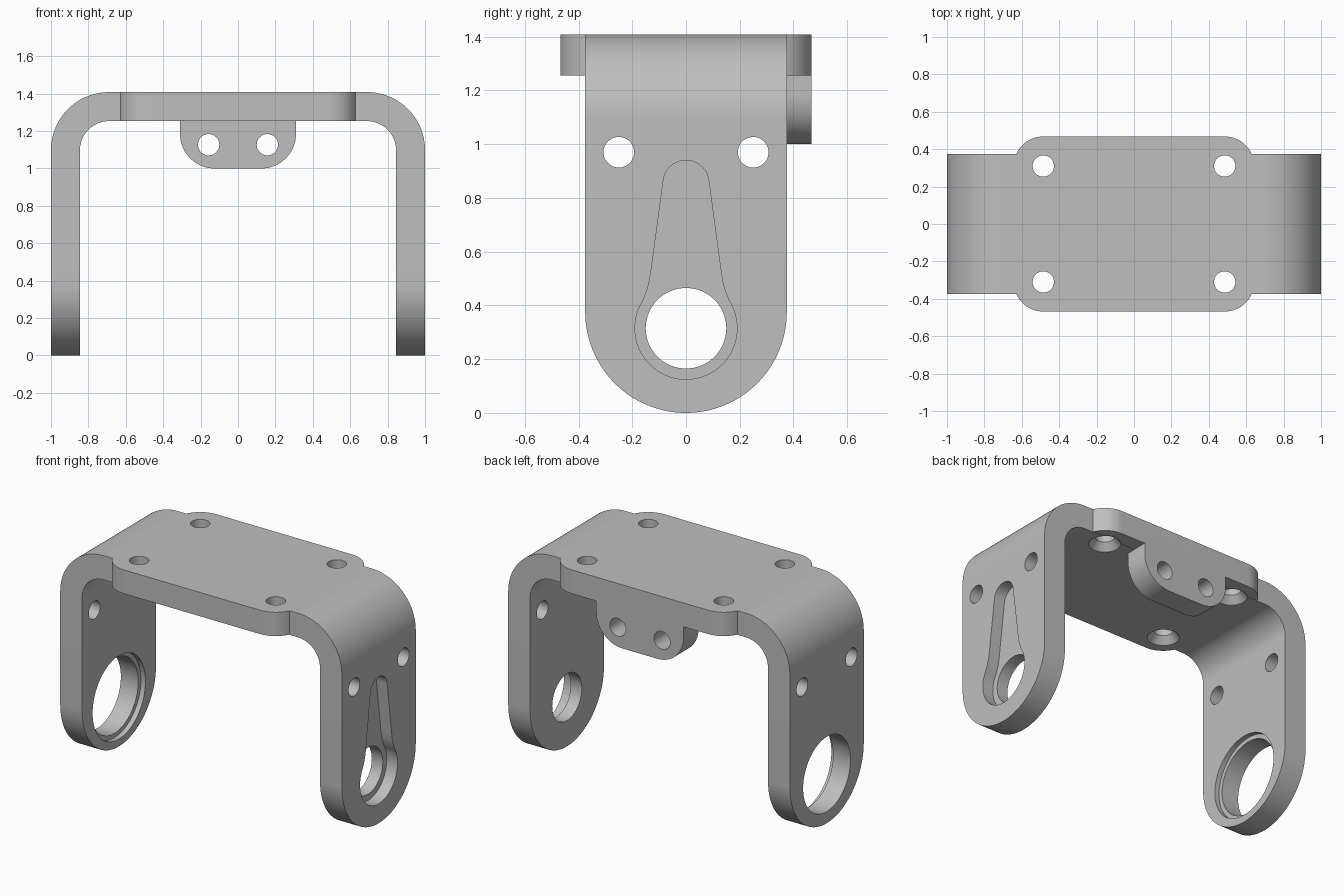
import bpy, bmesh
from math import cos, sin, radians
from mathutils import Vector

if "Cube" in bpy.data.objects:
    bpy.data.objects.remove(bpy.data.objects["Cube"])

metal = bpy.data.materials.new("grey metal")
metal.use_nodes = True
grey = (0.52, 0.52, 0.52, 1)
metal.diffuse_color = grey
metal.node_tree.nodes["Principled BSDF"].inputs["Base Color"].default_value = grey

HALF_W, TOP, T = 0.375, 1.408, 0.153      # half depth, height, sheet thickness
PIVOT = 0.315                             # height of the pivot holes
BOSS = (0.485, 0.31)                      # plate screw position


def arc(cx, cy, r, a0, a1, n=24):
    """Points along an arc, angles in degrees."""
    steps = [radians(a0 + (a1 - a0) * i / n) for i in range(n + 1)]
    return [(cx + r * cos(a), cy + r * sin(a)) for a in steps]


def place(axis, u, v, w):
    """Put plane point (u, v) at position w along the axis."""
    return {"x": Vector((w, u, v)), "y": Vector((u, w, v)), "z": Vector((u, v, w))}[axis]


def loft(name, axis, rings):
    """Solid through matching outlines, given as (outline, position along axis)."""
    bm = bmesh.new()
    loops = [[bm.verts.new(place(axis, u, v, w)) for u, v in pts] for pts, w in rings]
    bm.faces.new(loops[0])
    bm.faces.new(loops[-1])
    n = len(loops[0])
    for a, b in zip(loops, loops[1:]):
        for i in range(n):
            j = (i + 1) % n
            bm.faces.new((a[i], a[j], b[j], b[i]))
    bmesh.ops.recalc_face_normals(bm, faces=bm.faces)
    mesh = bpy.data.meshes.new(name)
    bm.to_mesh(mesh)
    bm.free()
    mesh.materials.append(metal)
    obj = bpy.data.objects.new(name, mesh)
    bpy.context.collection.objects.link(obj)
    return obj


def prism(name, axis, pts, lo, hi):
    return loft(name, axis, [(pts, lo), (pts, hi)])


def circle(u, v, r, n=48):
    return arc(u, v, r, 0, 360, n)[:-1]


def combine(target, tool, operation="DIFFERENCE"):
    """Apply a boolean and drop the helper solid."""
    tool.hide_render = True
    mod = target.modifiers.new(operation.lower(), "BOOLEAN")
    mod.operation, mod.solver, mod.object = operation, "EXACT", tool
    bpy.context.view_layer.objects.active = target
    bpy.ops.object.modifier_apply(modifier=mod.name)
    bpy.data.objects.remove(tool)


# U-shaped bent sheet
bend, r_out = 0.69, 0.31
cz = TOP - r_out
outer = arc(bend, cz, r_out, 0, 90)
inner = arc(bend, cz, r_out - T - 0.002, 90, 0)
right = [(1 - T - 0.002, 0), (1, 0)] + outer
left = [(-x, z) for x, z in reversed(outer)] + [(-1, 0), (T + 0.002 - 1, 0)]
u_shape = right + left + [(-x, z) for x, z in reversed(inner)] + inner
bracket = prism("bracket", "y", u_shape, -HALF_W, HALF_W)

# Rounded leg ends
leg_outline = arc(0, HALF_W, HALF_W, 180, 360, 64) + [(HALF_W, 2), (-HALF_W, 2)]
leg_outline = [(u * 1.0001, v) for u, v in leg_outline]
combine(bracket, prism("leg_trim", "x", leg_outline, -1.5, 1.5), "INTERSECT")

# Widened top plate with rounded corners around the screw holes
bx, by = BOSS
corners = [(bx, by, 0), (-bx, by, 90), (-bx, -by, 180), (bx, -by, 270)]
plate = [p for x, y, a in corners for p in arc(x, y, 0.158, a, a + 90, 16)]
combine(bracket, prism("top_plate", "z", plate, TOP - T, TOP), "UNION")

# Hanging tab at the back
tab_r = 0.185
tab = ([(0.31, TOP - T / 2), (-0.31, TOP - T / 2)]
       + arc(tab_r - 0.31, 1 + tab_r, tab_r, 180, 270)
       + arc(0.31 - tab_r, 1 + tab_r, tab_r, 270, 360))
combine(bracket, prism("back_tab", "y", tab, 0.315, 0.468), "UNION")

# Countersunk plate holes, open wide underneath
low = TOP - T
for x, y, _ in corners:
    small, wide = circle(x, y, 0.057), circle(x, y, 0.095)
    combine(bracket, loft("plate_hole", "z", [
        (wide, low - 0.02), (wide, low), (small, low + 0.045), (small, TOP + 0.1)]))

# Tab holes and leg holes
for s in (-1, 1):
    combine(bracket, prism("tab_hole", "y", circle(s * 0.157, 1.127, 0.057), 0.2, 0.6))
    combine(bracket, prism("leg_hole", "x", circle(s * 0.25, 0.97, 0.057), -1.2, 1.2))

# Left leg: lever-shaped pocket outside, with a through hole
side = arc(0, PIVOT, 0.19, -90, 32, 36) + [(0.147, 0.45), (0.138, 0.48), (0.131, 0.52)]
side += arc(0, 0.855, 0.085, 8, 90, 14)
lever = side + [(-u, v) for u, v in reversed(side[1:-1])]
combine(bracket, prism("lever_pocket", "x", lever, 1 - T / 2, 1.1))
combine(bracket, prism("pivot_hole", "x", circle(0, PIVOT, 0.15, 64), 0.7, 1.2))

# Right leg: bearing bore with a shallow seat on the inside
combine(bracket, prism("bearing_bore", "x", circle(0, PIVOT, 0.24, 64), -1.2, -0.7))
combine(bracket, prism("bearing_seat", "x", circle(0, PIVOT, 0.268, 64), T - 1 - 0.03, -0.7))

# Smooth curved walls, crisp edges
bpy.ops.object.select_all(action="DESELECT")
bracket.select_set(True)
bpy.context.view_layer.objects.active = bracket
bpy.ops.object.shade_smooth_by_angle(angle=radians(25))
